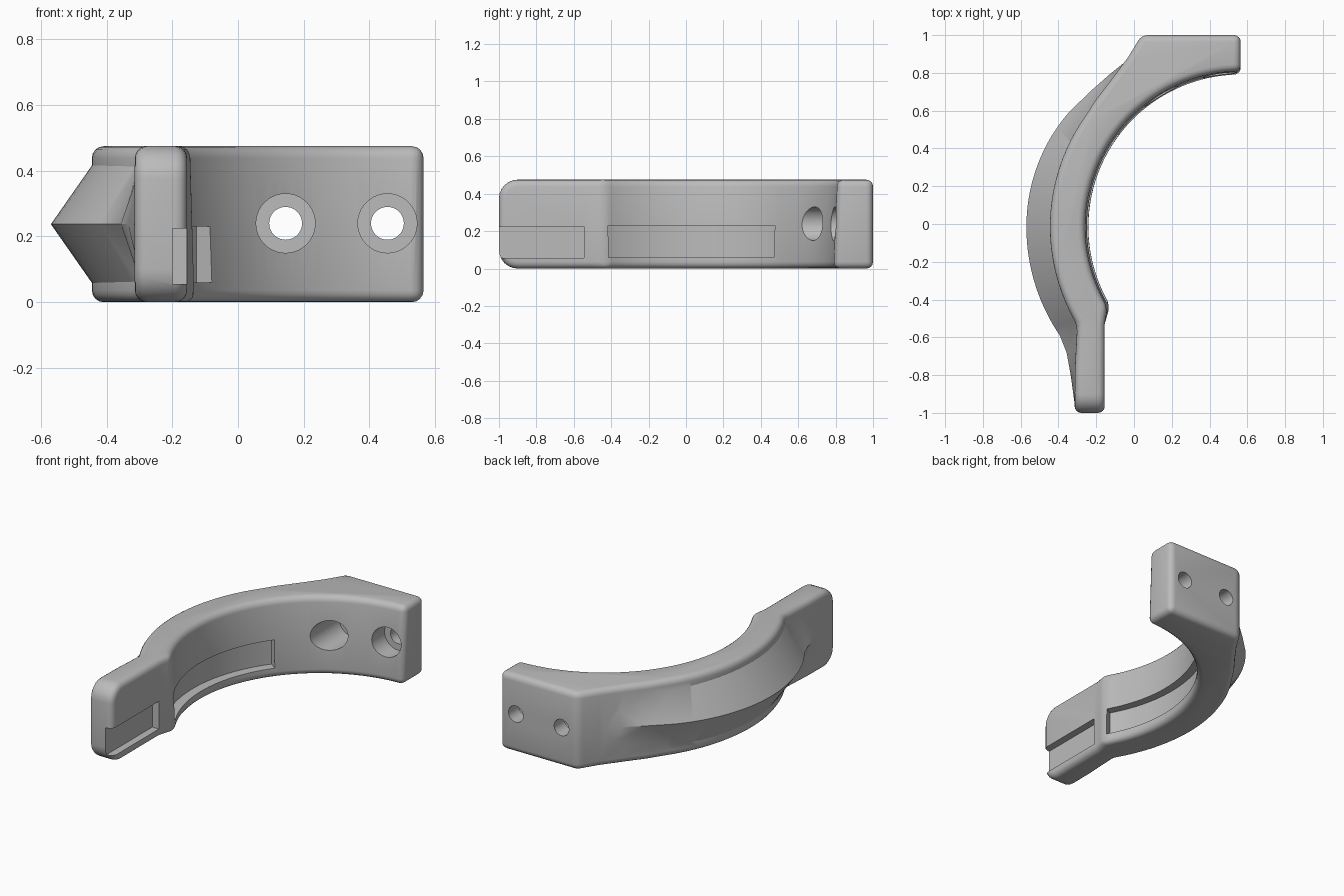
import bpy, bmesh
from math import sin, cos, pi, radians
from mathutils import Matrix, Vector

cube = bpy.data.objects.get("Cube")
if cube:
    bpy.data.objects.remove(cube, do_unlink=True)

H = 0.475              # bracket height
CX, CY = 0.565, -0.015  # centre of the curved arm

grey = bpy.data.materials.new("plain grey")
grey.use_nodes = True
grey.diffuse_color = (0.5, 0.5, 0.5, 1)
grey.node_tree.nodes["Principled BSDF"].inputs["Base Color"].default_value = (0.5, 0.5, 0.5, 1)


def polar(r, deg):
    return (CX + r * cos(radians(deg)), CY + r * sin(radians(deg)))


def arc(r, start, end, n):
    return [polar(r, start + (end - start) * i / n) for i in range(n + 1)]


def make_object(name, bm):
    bmesh.ops.recalc_face_normals(bm, faces=bm.faces)
    mesh = bpy.data.meshes.new(name)
    bm.to_mesh(mesh)
    bm.free()
    mesh.materials.append(grey)
    ob = bpy.data.objects.new(name, mesh)
    bpy.context.collection.objects.link(ob)
    return ob


def loft(sections):
    """Join equal-sized rings of points into a capped solid."""
    bm = bmesh.new()
    rings = [[bm.verts.new(p) for p in s] for s in sections]
    n = len(rings[0])
    for a, b in zip(rings, rings[1:]):
        for i in range(n):
            j = (i + 1) % n
            bm.faces.new((a[i], a[j], b[j], b[i]))
    bm.faces.new(rings[0])
    bm.faces.new(rings[-1])
    return bm


def prism(outline, z0, z1):
    return loft([[(x, y, z) for x, y in outline] for z in (z0, z1)])


def apply_modifier(ob, kind, **settings):
    mod = ob.modifiers.new(kind.title(), kind)
    for key, value in settings.items():
        setattr(mod, key, value)
    bpy.context.view_layer.objects.active = ob
    bpy.ops.object.modifier_apply(modifier=mod.name)


def combine(ob, other, operation):
    apply_modifier(ob, 'BOOLEAN', object=other, operation=operation, solver='EXACT')
    bpy.data.objects.remove(other, do_unlink=True)


# Main arm: curved inside with a slight draft, mounting block and straight tab
def arm_outline(inner):
    tab = [(-0.155, -0.53), (-0.155, -1), (-0.315, -1), (-0.312, -0.75)]
    block = [(-0.2, 0.66), (-0.115, 0.77), (-0.03, 0.885), (0.04, 1), (CX, 1)]
    return arc(inner, 90, 211, 40) + tab + arc(1.01, 211, 145, 24) + block


bm = loft([[(x, y, z) for x, y in arm_outline(r)] for r, z in ((0.805, 0), (0.825, H))])
tab_ends = [e for e in bm.edges if all(v.co.y < -0.99 for v in e.verts)
            and abs(e.verts[0].co.z - e.verts[1].co.z) < 0.01]
bmesh.ops.bevel(bm, geom=tab_ends, offset=0.1, segments=6, profile=0.5, affect='EDGES')
arm = make_object("curved_bracket", bm)
apply_modifier(arm, 'BEVEL', width=0.036, segments=4, limit_method='ANGLE',
               angle_limit=radians(30), use_clamp_overlap=False)

# Pointed ridge along the outside, fading out at both ends
spine = [((-0.02, 0.88), (0.0, 0.87)), ((-0.12, 0.8), (-0.08, 0.77)), ((-0.22, 0.712), (-0.16, 0.66))]
for i in range(25):
    a = 146 + 65 * i / 24
    fall = 0.04 if a < 180 else 0.02
    spine.append((polar(1.135 - fall * ((a - 180) / 33) ** 2, a), polar(0.99, a)))
spine += [((-0.357, -0.68), (-0.285, -0.68)), ((-0.335, -0.8), (-0.285, -0.8)),
          ((-0.316, -0.94), (-0.285, -0.94))]
ridge = make_object("outer_ridge", loft(
    [[(b[0], b[1], 0.03), (a[0], a[1], H / 2), (b[0], b[1], H - 0.03)] for a, b in spine]))
combine(arm, ridge, 'UNION')

# Recess along the curved inside
sector = arc(0.865, 143, 209.5, 32) + arc(0.7, 209.5, 143, 32)
combine(arm, make_object("curved_recess", prism(sector, 0.06, 0.23)), 'DIFFERENCE')

# Recess along the tab, open at its end
tab_box = [(-0.2, -1.1), (-0.05, -1.1), (-0.05, -0.545), (-0.2, -0.545)]
combine(arm, make_object("tab_recess", prism(tab_box, 0.055, 0.225)), 'DIFFERENCE')


# Counterbored screw holes through the block
def hole(x, radius, y0, y1):
    bm = bmesh.new()
    bmesh.ops.create_cone(bm, cap_ends=True, segments=40, radius1=radius, radius2=radius, depth=y1 - y0,
                          matrix=Matrix.Translation(Vector((x, (y0 + y1) / 2, 0.24))) @ Matrix.Rotation(pi / 2, 4, 'X'))
    combine(arm, make_object("hole", bm), 'DIFFERENCE')


for x in (0.145, 0.455):
    hole(x, 0.09, 0.4, 0.9)
    hole(x, 0.05, 0.5, 1.2)

bpy.ops.object.select_all(action='DESELECT')
arm.select_set(True)
bpy.context.view_layer.objects.active = arm
bpy.ops.object.shade_smooth_by_angle(angle=radians(30))
